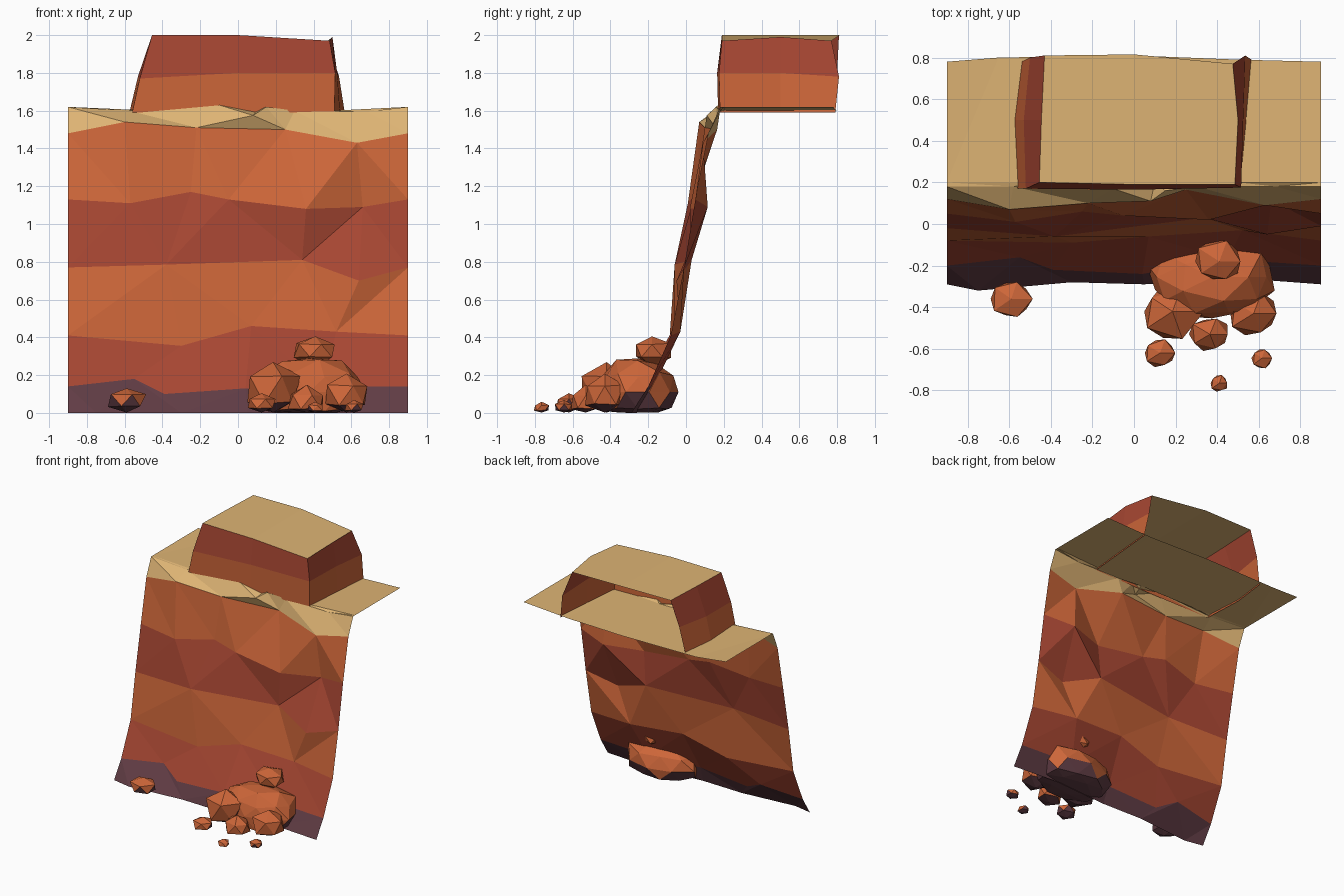
import bpy, bmesh, random
from mathutils import Vector

random.seed(11)
cube = bpy.data.objects.get("Cube")
if cube:
    bpy.data.objects.remove(cube, do_unlink=True)


def make_material(name, srgb):
    """Flat colour, given as 0-255 display values and stored as linear."""
    linear = [((c / 255 + 0.055) / 1.055) ** 2.4 for c in srgb] + [1]
    mat = bpy.data.materials.new(name)
    mat.use_nodes = True
    mat.diffuse_color = linear
    shader = mat.node_tree.nodes["Principled BSDF"]
    shader.inputs["Base Color"].default_value = linear
    shader.inputs["Roughness"].default_value = 0.9
    return mat


SAND, ORANGE, RED, PURPLE = range(4)
MATERIALS = [
    make_material("sand", (222, 180, 116)),
    make_material("orange_rock", (205, 102, 57)),
    make_material("red_rock", (166, 70, 50)),
    make_material("purple_rock", (96, 60, 68)),
]


def finish(bm, name):
    mesh = bpy.data.meshes.new(name)
    bm.to_mesh(mesh)
    bm.free()
    for mat in MATERIALS:
        mesh.materials.append(mat)
    obj = bpy.data.objects.new(name, mesh)
    bpy.context.collection.objects.link(obj)
    return obj


def stitch(bm, low, high, colour, lean):
    """Triangulate the strip between two rows, using the shorter diagonal.
    A lean above one favours diagonals that rise to the right."""
    i = j = 0
    while i < len(low) - 1 or j < len(high) - 1:
        if j == len(high) - 1:
            along_low = True
        elif i == len(low) - 1:
            along_low = False
        else:
            along_low = ((low[i + 1].co - high[j].co).length * lean
                         < (high[j + 1].co - low[i].co).length)
        if along_low:
            face = bm.faces.new((low[i], low[i + 1], high[j]))
            i += 1
        else:
            face = bm.faces.new((low[i], high[j + 1], high[j]))
            j += 1
        face.material_index = colour


# Cliff sheet: one row of points per rock layer edge, from foot to plateau
ground_row = [(-.9, -.29, 0), (-.75, -.32, 0), (-.3, -.28, 0), (.05, -.29, 0),
              (.5, -.26, 0), (.9, -.29, 0)]
foot_row = [(-.9, -.2, .14), (-.55, -.16, .18), (-.39, -.22, .1),
            (.04, -.24, .13), (.45, -.17, .14), (.9, -.2, .14)]
low_row = [(-.9, -.08, .41), (-.3, -.09, .355), (.07, -.06, .46),
           (.52, -.03, .43), (.9, -.08, .41)]
middle_row = [(-.9, -.02, .77), (-.38, -.06, .785), (.34, .03, .81),
              (.64, -.05, .7), (.9, -.01, .77)]
high_row = [(-.9, .05, 1.13), (-.57, .01, 1.11), (-.25, .06, 1.17),
            (-.05, .04, 1.13), (.36, .02, 1.08), (.66, .115, 1.09),
            (.9, .05, 1.13)]
lip_row = [(-.9, .12, 1.48), (-.6, .07, 1.54), (-.22, .1, 1.51),
           (.25, .165, 1.5), (.63, .09, 1.43), (.9, .12, 1.48)]
rim_row = [(-.9, .18, 1.62), (-.58, .18, 1.6), (-.1, .17, 1.63),
           (.08, .11, 1.575), (.15, .16, 1.62), (.3, .18, 1.6),
           (.68, .18, 1.595), (.9, .18, 1.62)]
plateau_row = [(-.9, .2, 1.62), (-.45, .2, 1.6), (.1, .2, 1.6),
               (.5, .2, 1.6), (.9, .2, 1.62)]
back_row = [(-.9, .78, 1.62), (-.65, .8, 1.6), (0, .81, 1.6),
            (.5, .79, 1.6), (.9, .78, 1.62)]
layers = [ground_row, foot_row, low_row, middle_row, high_row, lip_row,
          rim_row, plateau_row, back_row]
layer_styles = [(PURPLE, 1), (RED, 1), (ORANGE, 1.35), (RED, 1), (ORANGE, 1),
                (SAND, 1), (SAND, 1), (SAND, 1)]

bm = bmesh.new()
rows = [[bm.verts.new(p) for p in row] for row in layers]
for low, high, (colour, lean) in zip(rows, rows[1:], layer_styles):
    stitch(bm, low, high, colour, lean)
finish(bm, "cliff_face")

# Upper block: three open outlines from back left round the front to back right
base = [(-.54, .78, 1.59), (-.575, .5, 1.59), (-.56, .17, 1.59),
        (0, .17, 1.59), (.51, .18, 1.59), (.54, .5, 1.59), (.565, .79, 1.59)]
waist = [(-.5, .8, 1.8), (-.53, .5, 1.78), (-.52, .17, 1.77),
         (0, .165, 1.8), (.515, .175, 1.8), (.525, .5, 1.8), (.535, .81, 1.78)]
top = [(-.43, .81, 2), (-.445, .5, 2), (-.455, .2, 2),
       (0, .19, 2), (.485, .19, 1.97), (.5, .5, 1.99), (.475, .77, 1.97)]
bm = bmesh.new()
rings = [[bm.verts.new(p) for p in ring] for ring in (base, waist, top)]
for low, high, colour in zip(rings, rings[1:], (ORANGE, RED)):
    for k in range(len(low) - 1):
        face = bm.faces.new((low[k], low[k + 1], high[k + 1], high[k]))
        face.material_index = colour
back_middle = bm.verts.new((0, .815, 2))
crown = rings[-1]
for loop in (crown[:4] + [back_middle], crown[3:] + [back_middle]):
    bm.faces.new(loop).material_index = SAND
finish(bm, "upper_block")


# Fallen rocks: jittered icospheres flattened on the ground, dark underneath
def rock(name, centre, size, detail=1, jitter=0.12):
    bm = bmesh.new()
    bmesh.ops.create_icosphere(bm, subdivisions=detail, radius=1)
    for v in bm.verts:
        scale = 1 + random.uniform(-jitter, jitter)
        v.co = Vector(c + s * q * scale
                      for c, s, q in zip(centre, size, v.co))
        v.co.z = max(v.co.z, 0.002)
    bm.normal_update()
    for face in bm.faces:
        low = face.calc_center_median().z < 0.25
        dark = low and face.normal.z < -0.3
        face.material_index = PURPLE if dark else ORANGE
    finish(bm, name)


rock("large_boulder", (.375, -.255, .11), (.315, .21, .185), 2, 0.09)
rock("left_boulder", (.185, -.42, .12), (.155, .14, .15))
rock("perched_boulder", (.41, -.18, .33), (.125, .11, .08))
rock("right_boulder", (.575, -.43, .095), (.135, .115, .115))
rock("front_boulder", (.365, -.53, .06), (.105, .085, .08))
rock("left_stone", (.125, -.62, .05), (.085, .075, .055))
rock("right_stone", (.615, -.645, .03), (.052, .052, .035))
rock("front_pebble", (.41, -.765, .027), (.045, .044, .03))
rock("lone_stone", (-.59, -.36, .065), (.105, .1, .07))
